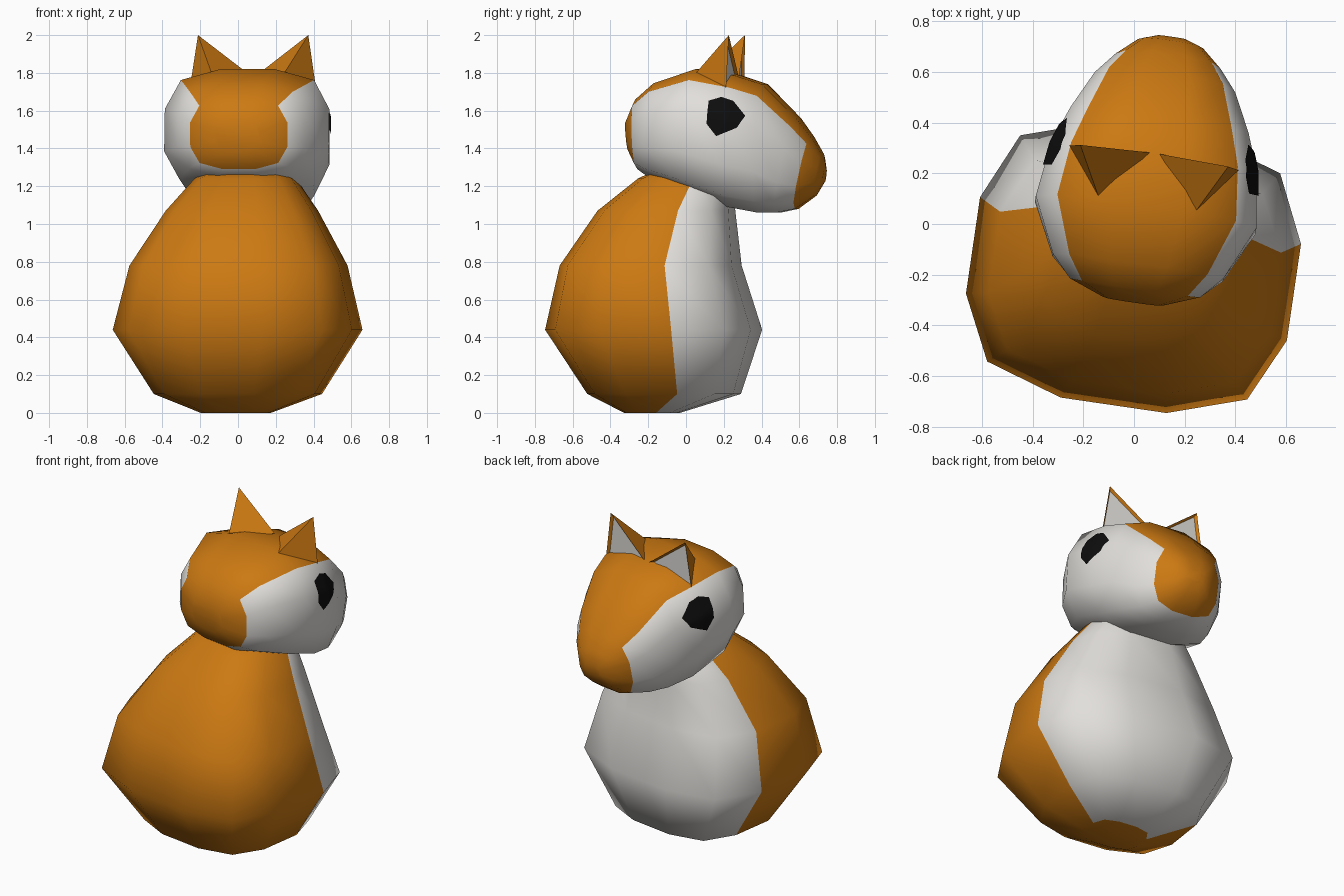
import bpy, bmesh, math
from mathutils import Vector
from mathutils.bvhtree import BVHTree

if "Cube" in bpy.data.objects:
    bpy.data.objects.remove(bpy.data.objects["Cube"])

YAW = -0.145  # whole animal is turned slightly; snout points towards +y


def material(name, rgb):
    m = bpy.data.materials.new(name)
    m.diffuse_color = (*rgb, 1)
    m.use_nodes = True
    m.node_tree.nodes["Principled BSDF"].inputs["Base Color"].default_value = m.diffuse_color
    return m


ORANGE = material("orange_fur", (0.60, 0.19, 0.006))
WHITE = material("white_fur", (0.76, 0.74, 0.71))
BLACK = material("black", (0.004, 0.004, 0.004))

# rounded-square twelve-sided section, right half mirrored to the left
HALF = [(.33, 1), (.81, .82), (1, .34), (1, -.36), (.81, -.82), (.33, -1)]
SECTION = HALF + [(-u, v) for u, v in reversed(HALF)]
N = len(SECTION)


def loft(rings, colour):
    """Skin closed rings; colour(ring, column) gives the material index."""
    bm = bmesh.new()
    rows = [[bm.verts.new(p) for p in ring] for ring in rings]
    for i in range(len(rows) - 1):
        for j in range(N):
            k = (j + 1) % N
            f = bm.faces.new((rows[i][j], rows[i][k], rows[i + 1][k], rows[i + 1][j]))
            f.material_index = colour(i, j)
    bm.faces.new(rows[0])
    bm.faces.new(rows[-1])
    bmesh.ops.recalc_face_normals(bm, faces=bm.faces)
    return bm


def finish(name, bm, loc, mats, angle=65):
    me = bpy.data.meshes.new(name)
    bm.to_mesh(me)
    for m in mats:
        me.materials.append(m)
    for p in me.polygons:
        p.use_smooth = True
    me.set_sharp_from_angle(angle=math.radians(angle))
    ob = bpy.data.objects.new(name, me)
    ob.location = loc
    ob.rotation_euler.z = YAW
    bpy.context.collection.objects.link(ob)
    return ob


# pear-shaped body: z, half width, half depth, depth offset
BODY = [(0, .18, .14, -.01), (.10, .43, .39, .055), (.44, .64, .55, 0),
        (.78, .56, .46, -.015), (1.07, .39, .35, .07), (1.24, .26, .24, .17),
        (1.28, .20, .18, .19)]
body_rings = [[(u * w + .02 * z, c + v * d, z) for u, v in SECTION] for z, w, d, c in BODY]
body = loft(body_rings, lambda i, j: int(j in (9, 10, 11, 0, 1)))
finish("body", body, (-.01, -.17, 0), [ORANGE, WHITE])

# head, from back to snout tip: top (y, z), bottom (y, z), half width
HEAD = [((-.515, 1.55), (-.50, 1.38), .12), ((-.46, 1.66), (-.45, 1.29), .26),
        ((-.36, 1.745), (-.39, 1.25), .34), ((-.13, 1.82), (-.20, 1.18), .44),
        ((.08, 1.785), (.04, 1.09), .41), ((.22, 1.74), (.20, 1.06), .355),
        ((.40, 1.56), (.29, 1.06), .28), ((.475, 1.46), (.39, 1.08), .21),
        ((.53, 1.37), (.49, 1.15), .13), ((.545, 1.29), (.535, 1.22), .06)]


def head_ring(top, bottom, w):
    t, b = Vector(top), Vector(bottom)
    return [(u * w, *b.lerp(t, (v + 1) / 2)) for u, v in SECTION]


# orange crown, nape and snout tip; white cheeks and chin
head = loft([head_ring(*s) for s in HEAD],
            lambda i, j: int(not (i == 0 or i >= 7 or j in (10, 11, 0))))
HEAD_AT = (.07, .2, 0)
finish("head", head, HEAD_AT, [ORANGE, WHITE])
surface = BVHTree.FromBMesh(head)

# ears: three-sided spikes with a pale hollow on the front
for side, label in ((1, "right"), (-1, "left")):
    bm = bmesh.new()
    tip, outer, inner, rear = [bm.verts.new((x * side, y, z)) for x, y, z in (
        (.295, .07, 2.0), (.345, .06, 1.67), (.02, .08, 1.79), (.19, -.13, 1.79))]
    front = bm.faces.new((tip, outer, inner))
    for tri in ((tip, outer, rear), (tip, rear, inner), (outer, inner, rear)):
        bm.faces.new(tri)
    bmesh.ops.recalc_face_normals(bm, faces=bm.faces)
    bmesh.ops.inset_region(bm, faces=[front], thickness=.025, depth=-.015)
    front.material_index = 1
    finish(label + "_ear", bm, HEAD_AT, [ORANGE, WHITE], 30)

# eyes: thin patches wrapped onto the cheeks
EYE = [(-.025, 1.65), (.04, 1.67), (.10, 1.65), (.165, 1.57), (.125, 1.51),
       (.02, 1.465), (-.03, 1.53)]
for side, label in ((1, "right"), (-1, "left")):
    bm = bmesh.new()
    f = bm.faces.new([bm.verts.new((side, y, z)) for y, z in EYE])
    bmesh.ops.poke(bm, faces=[f])
    bmesh.ops.subdivide_edges(bm, edges=bm.edges[:], cuts=3, use_grid_fill=True)
    for v in bm.verts:
        hit, normal, _, _ = surface.ray_cast(v.co, Vector((-side, 0, 0)))
        if hit:
            v.co = hit + normal * .007
    bmesh.ops.recalc_face_normals(bm, faces=bm.faces)
    if sum(p.normal.x for p in bm.faces) * side < 0:
        bmesh.ops.reverse_faces(bm, faces=bm.faces)
    finish(label + "_eye", bm, HEAD_AT, [BLACK])
    bm.free()
